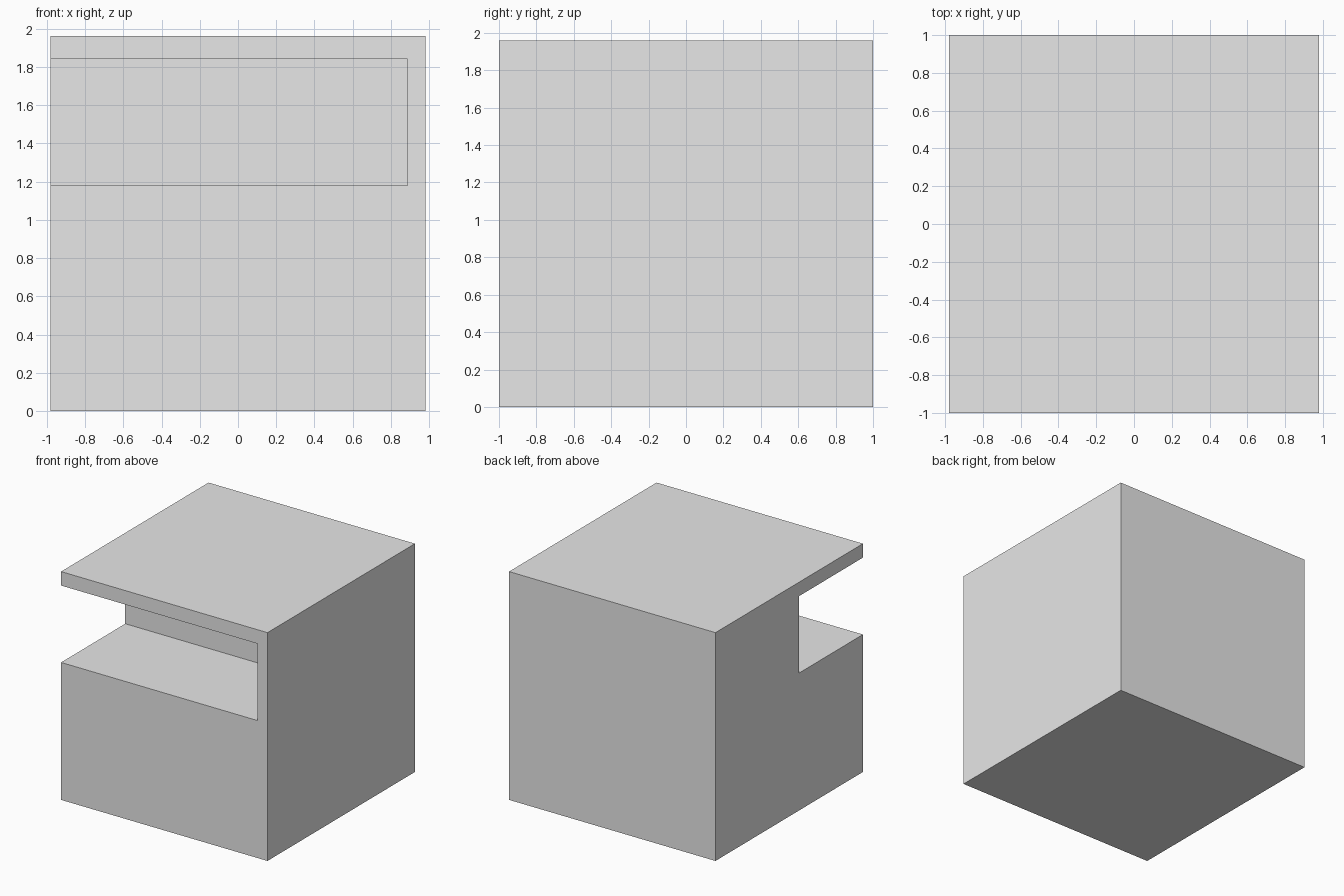
import bpy

# Remove the default cube
default_cube = bpy.data.objects.get("Cube")
if default_cube:
    bpy.data.objects.remove(default_cube, do_unlink=True)

# Single flat grey
grey = bpy.data.materials.new("light_grey")
grey.use_nodes = True
color = (0.8, 0.8, 0.8, 1)
grey.diffuse_color = color
grey.node_tree.nodes["Principled BSDF"].inputs["Base Color"].default_value = color


def box(name, low, high):
    """Axis-aligned box between two corners."""
    center = [(a + b) / 2 for a, b in zip(low, high)]
    bpy.ops.mesh.primitive_cube_add(size=1, location=center)
    obj = bpy.context.object
    obj.name = name
    obj.scale = [b - a for a, b in zip(low, high)]
    bpy.ops.object.transform_apply(location=True, rotation=False, scale=True)
    obj.data.materials.append(grey)
    return obj


# Solid block
block = box("notched_block", (-0.98, -1, 0), (0.98, 1, 1.96))

# Recess open to the front and to the -x side, overshooting both faces
cutter = box("recess_cutter", (-1.2, -1.2, 1.18), (0.885, -0.13, 1.84))
cutter.hide_render = True

# Cut the recess and discard the cutter
cut = block.modifiers.new("recess", "BOOLEAN")
cut.operation = "DIFFERENCE"
cut.solver = "EXACT"
cut.object = cutter
bpy.ops.object.select_all(action="DESELECT")
block.select_set(True)
bpy.context.view_layer.objects.active = block
bpy.ops.object.modifier_apply(modifier=cut.name)
bpy.data.objects.remove(cutter, do_unlink=True)
